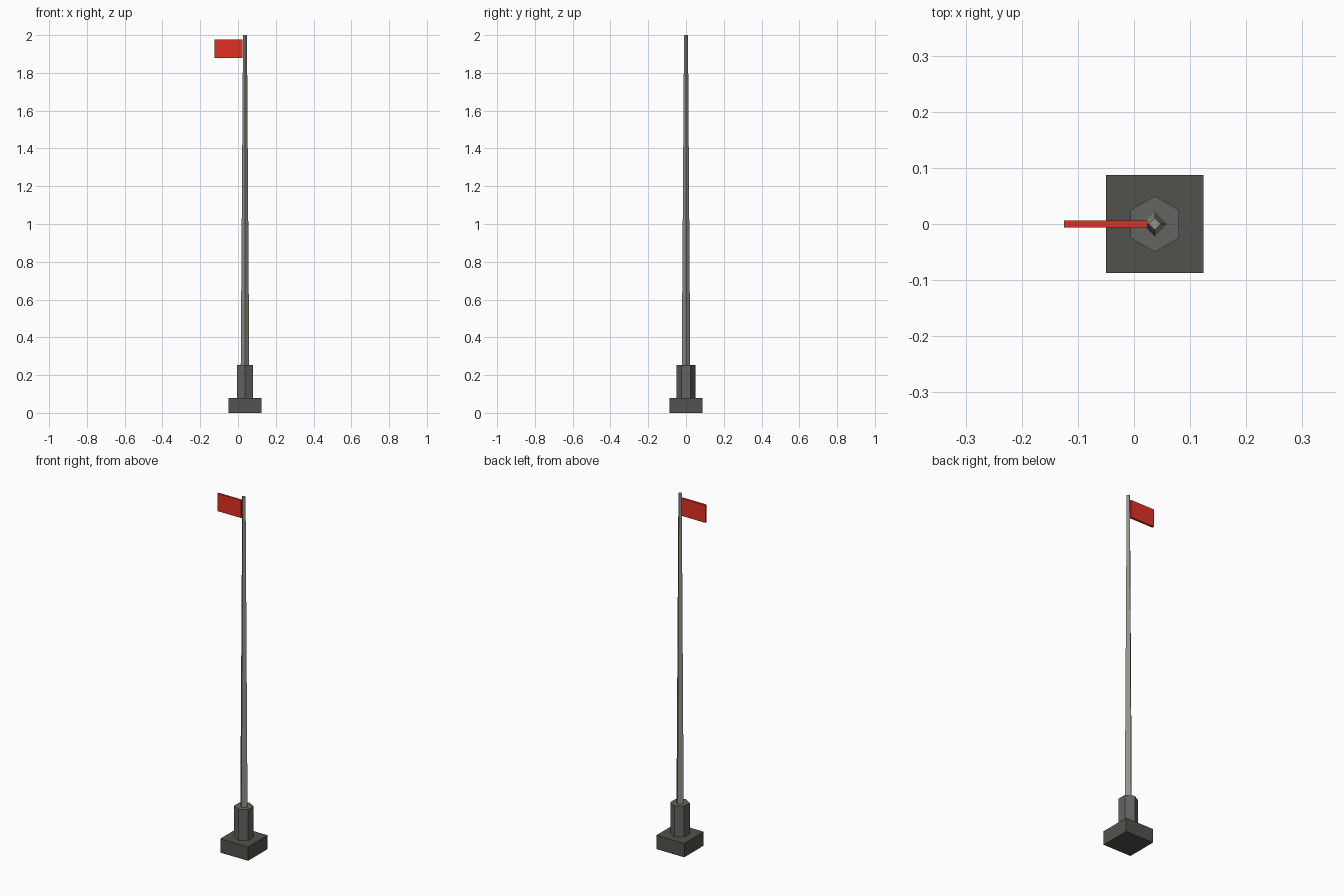
import bpy

if "Cube" in bpy.data.objects:
    bpy.data.objects.remove(bpy.data.objects["Cube"])

CX = 0.037  # pole axis


def box(name, x0, x1, y0, y1, z0, z1):
    bpy.ops.mesh.primitive_cube_add(
        size=1, location=((x0 + x1) / 2, (y0 + y1) / 2, (z0 + z1) / 2))
    ob = bpy.context.object
    ob.name = name
    ob.scale = (x1 - x0, y1 - y0, z1 - z0)
    bpy.ops.object.transform_apply(location=False, rotation=False, scale=True)
    return ob


def prism(name, sides, r0, r1, z0, z1):
    # first vertex lies on the y axis, so an edge faces the front
    bpy.ops.mesh.primitive_cone_add(
        vertices=sides, radius1=r0, radius2=r1, depth=z1 - z0,
        location=(CX, 0, (z0 + z1) / 2))
    ob = bpy.context.object
    ob.name = name
    return ob


def paint(ob, name, color):
    mat = bpy.data.materials.new(name)
    mat.diffuse_color = (*color, 1)
    mat.use_nodes = True
    mat.node_tree.nodes["Principled BSDF"].inputs["Base Color"].default_value = mat.diffuse_color
    ob.data.materials.append(mat)


# square foot, hexagonal socket and tapering four-sided pole
base = box("base", CX - 0.087, CX + 0.087, -0.087, 0.087, 0, 0.078)
paint(base, "dark_stone", (0.085, 0.083, 0.075))
socket = prism("socket", 6, 0.05, 0.05, 0.078, 0.253)
paint(socket, "dark_metal", (0.125, 0.125, 0.12))
pole = prism("pole", 4, 0.0225, 0.0105, 0.253, 2.0)
paint(pole, "pole_metal", (0.30, 0.295, 0.255))

# red flag plate
flag = box("flag", -0.125, 0.024, -0.006, 0.006, 1.878, 1.977)
paint(flag, "flag_red", (0.76, 0.03, 0.018))
